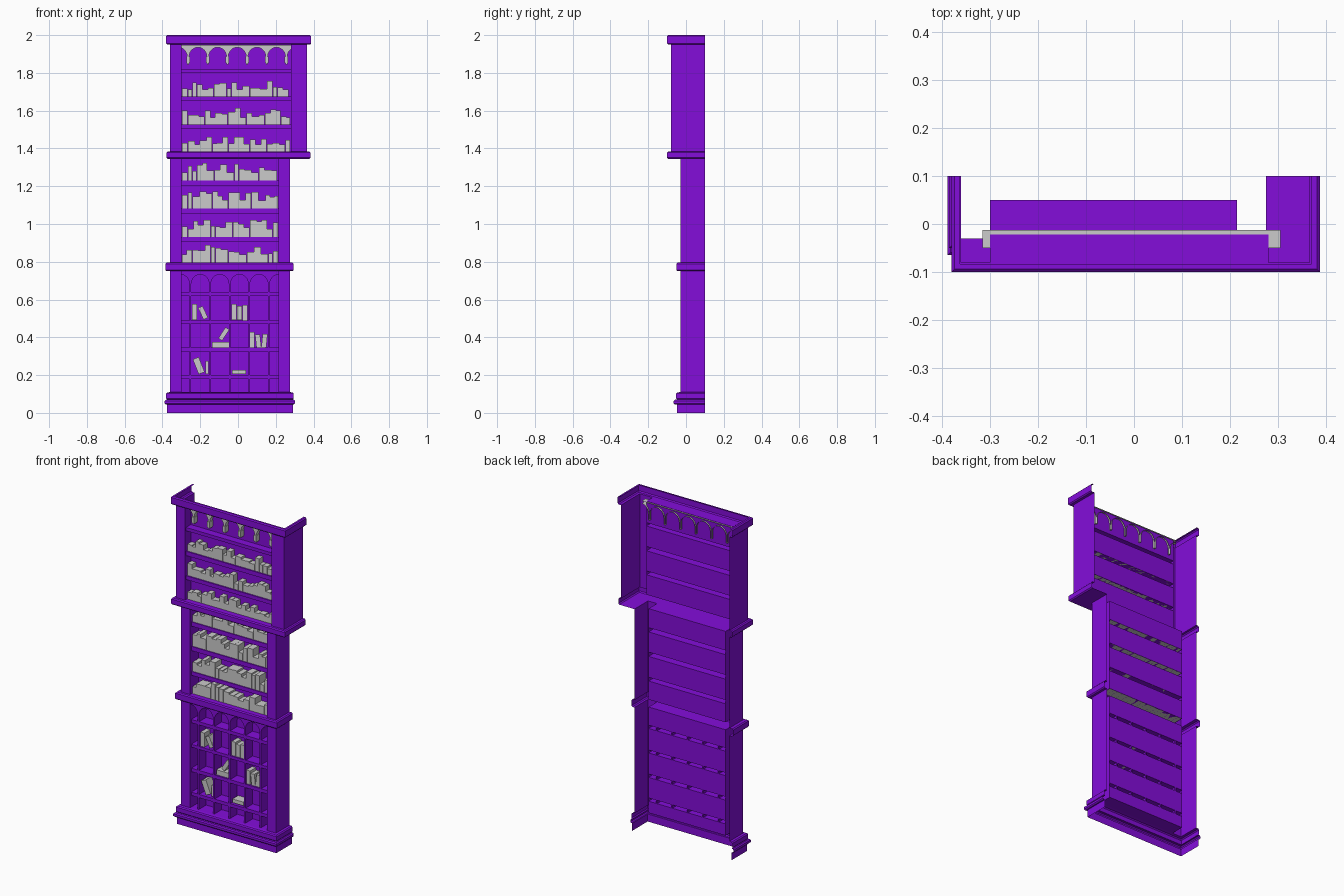
import bpy, math, random
from mathutils import Matrix, Vector

if "Cube" in bpy.data.objects:
    bpy.data.objects.remove(bpy.data.objects["Cube"])

random.seed(4)
BACK = 0.1
purple = bpy.data.materials.new("purple_paint")
purple.diffuse_color = (0.23, 0.004, 0.7, 1)
purple.use_nodes = True
purple.node_tree.nodes["Principled BSDF"].inputs["Base Color"].default_value = purple.diffuse_color


def make(name, verts, faces, mat=None):
    me = bpy.data.meshes.new(name)
    me.from_pydata(verts, [], faces)
    if mat:
        me.materials.append(mat)
    ob = bpy.data.objects.new(name, me)
    bpy.context.collection.objects.link(ob)
    return ob


def loft(name, rings, mat=purple):
    """Open sheet through rows of points (left to right, bottom to top)."""
    n = len(rings[0])
    verts = [p for r in rings for p in r]
    faces = [(j * n + i, j * n + i + 1, (j + 1) * n + i + 1, (j + 1) * n + i)
             for j in range(len(rings) - 1) for i in range(n - 1)]
    return make(name, verts, faces, mat)


def moulding(name, steps):
    """U-shaped trim, open at the back; each step is (left, right, front, z)."""
    loft(name, [[(l, BACK, z), (l, f, z), (r, f, z), (r, BACK, z)]
                for l, r, f, z in steps])


def band(l, r, f, z0, z1, c=0.006):
    """Steps for one chamfered band."""
    return [(l + c, r - c, f + c, z0), (l, r, f, z0 + c),
            (l, r, f, z1 - c), (l + c, r - c, f + c, z1)]


def pillars(name, l, li, ri, r, front, inner, z0, z1):
    plans = {"left": [(l, BACK), (l, front), (li, front), (li, inner)],
             "right": [(ri, inner), (ri, front), (r, front), (r, BACK)]}
    for side, plan in plans.items():
        loft(f"{name}_{side}", [[(x, y, z) for x, y in plan] for z in (z0, z1)])


def shelves(name, x0, x1, front, lip, inner, z0, z1, bands):
    """Folded sheet: floor, pocket backs, hollow shelf lips and roof."""
    prof = [(front, z0), (inner, z0)]
    for a, b in bands:
        prof += [(inner, a), (lip, a), (lip, b), (inner, b)]
    prof += [(inner, z1), (front, z1)]
    loft(name, [[(x0, y, z), (x1, y, z)] for y, z in prof])


def arcade(name, x0, x1, first, pitch, count, gap, foot, spring, rise, top,
           front, back, mat=None):
    """Row of arches hanging from a straight top edge, half arches at the ends."""
    pts = []
    for k in range(-1, count):
        cx = first + pitch * (k + 0.5)
        rad = pitch / 2 - gap
        arc = [(cx - rad, foot)]
        arc += [(cx - rad * math.cos(math.pi * i / 12),
                 spring + rise * math.sin(math.pi * i / 12)) for i in range(13)]
        arc += [(cx + rad, foot)]
        pts += [p for p in arc if x0 < p[0] < x1]
    pts = [(x0, pts[0][1])] + pts + [(x1, pts[-1][1])]
    low = lambda y: [(x, y, z) for x, z in pts]
    high = lambda y: [(x, y, top) for x, z in pts]
    loft(name, [low(back), low(front), high(front), high(back)], mat)


def box(name, cx, cz, w, h, y0, y1, tilt=0, mat=None):
    """Block seen from the front, turned by tilt degrees (positive leans right)."""
    rot = Matrix.Rotation(math.radians(tilt), 3, 'Y')
    verts = [rot @ Vector((sx * w / 2, 0, sz * h / 2)) + Vector((cx, y, cz))
             for y in (y0, y1) for sx, sz in ((-1, -1), (1, -1), (1, 1), (-1, 1))]
    make(name, verts, [(0, 1, 2, 3), (7, 6, 5, 4), (1, 0, 4, 5),
                       (2, 1, 5, 6), (3, 2, 6, 7), (0, 3, 7, 4)], mat)


def book_row(name, x0, x1, z, lo, hi, y0, y1):
    x, k = x0, 0
    while x < x1 - 0.015:
        w = min(random.choice((0.024, 0.03, 0.03, 0.038)), x1 - x)
        h = lo + (hi - lo) * random.random() ** 1.5
        box(f"{name}_{k}", x + w / 2, z + h / 2, w - 0.001, h, y0, y1)
        x, k = x + w, k + 1


# Trim: base, waist, overhang and cornice
moulding("base_plinth", [(-.375, .29, -.048, 0), (-.375, .29, -.048, .045)]
         + band(-.388, .303, -.065, .045, .07)
         + band(-.38, .295, -.052, .07, .108) + [(-.36, .275, -.03, .11)])
moulding("waist_moulding", [(-.36, .275, -.03, .75)]
         + band(-.385, .295, -.05, .75, .795) + [(-.36, .275, -.03, .795)])
moulding("overhang_moulding", [(-.36, .275, -.03, 1.345)]
         + band(-.378, .383, -.1, 1.345, 1.385) + [(-.36, .365, -.08, 1.385)])
moulding("cornice", [(-.36, .365, -.08, 1.95)]
         + band(-.38, .387, -.1, 1.95, 2.0) + [(-.362, .37, -.083, 2.0)])

# Corner pillars of the three storeys
pillars("lower_pillar", -.36, -.3, .215, .275, -.03, .05, .11, .75)
pillars("middle_pillar", -.36, -.3, .215, .275, -.03, .05, .795, 1.345)
pillars("upper_pillar", -.36, -.3, .28, .365, -.08, -.022, 1.385, 1.95)

# Shelf recesses
shelves("lower_shelves", -.3, .215, -.03, -.018, .05, .11, .75,
        [(.18, .2), (.324, .345), (.472, .49), (.62, .64)])
shelves("middle_shelves", -.3, .215, -.03, -.018, .05, .795, 1.345,
        [(.907, .93), (1.056, 1.082), (1.204, 1.23)])
shelves("upper_shelves", -.3, .28, -.08, -.068, -.022, 1.385, 1.95,
        [(1.505, 1.528), (1.65, 1.676), (1.8, 1.82)])

# Arched pigeonholes of the lower storey
arcade("lower_arches", -.3, .215, -.252, .1038, 5, .004, .64, .68, .053, .75,
       -.02, .05, purple)
for i in range(5):
    box(f"divider_{i}", -.252 + .1038 * i, .375, .008, .53, -.02, .049, 0, purple)

# Grey arcade under the cornice
arcade("upper_arches", -.315, .305, -.264, .104, 6, .005, 1.845, 1.885, .05,
       1.948, -.05, -.012)
for i in range(6):
    box(f"arch_drop_{i}", -.264 + .104 * i, 1.87, .018, .035, -.056, -.024)

# Full rows of books
for i, (z, hi) in enumerate(((1.385, .09), (1.528, .085), (1.676, .08))):
    book_row(f"upper_book_{i}", -.296, .277, z, .035, hi, -.06, -.023)
for i, z in enumerate((.795, .93, 1.082, 1.23)):
    book_row(f"middle_book_{i}", -.296, .212, z, .042, .095, -.012, .049)

# Loose books in the pigeonholes: x, z, width, height, tilt
loose = [(-.231, .533, .026, .085, 0), (-.185, .53, .026, .068, -25),
         (-.022, .533, .026, .085, 0), (.008, .528, .026, .075, 0),
         (.037, .531, .026, .082, 0),
         (-.093, .361, .09, .03, 0), (-.075, .418, .024, .07, 33),
         (.075, .387, .026, .083, 0), (.107, .38, .026, .07, -6),
         (.14, .382, .026, .072, 6),
         (-.208, .25, .034, .085, -22), (-.163, .24, .016, .068, 0),
         (.006, .217, .073, .022, 0)]
for i, (x, z, w, h, t) in enumerate(loose):
    box(f"loose_book_{i}", x, z, w, h, -.01, .045, t)
